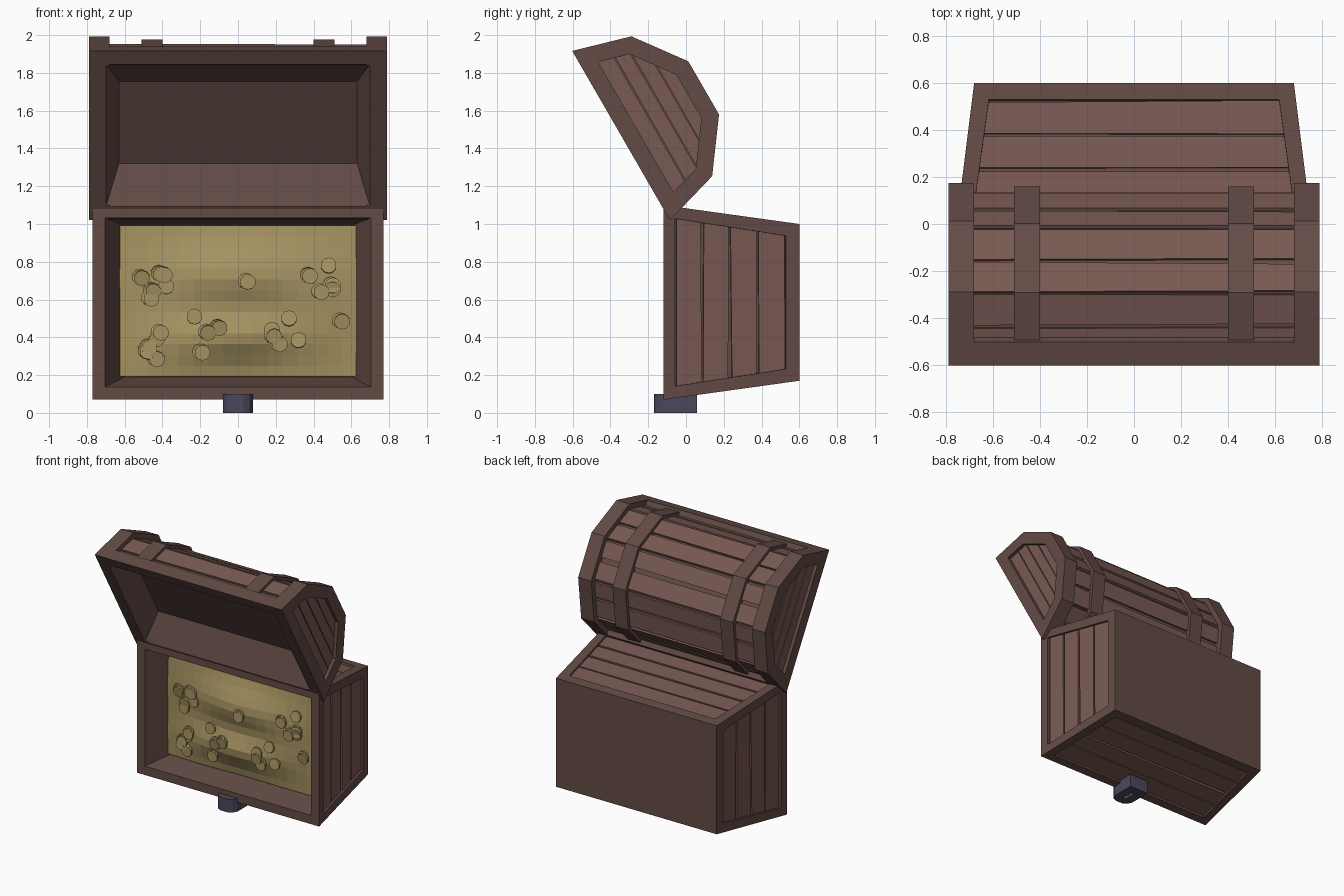
import bpy, bmesh, math, random
from mathutils import Vector as V, Matrix

if "Cube" in bpy.data.objects:
    bpy.data.objects.remove(bpy.data.objects["Cube"])

random.seed(4)


def mat(name, r, g, b):
    m = bpy.data.materials.new(name)
    m.diffuse_color = (r, g, b, 1)
    m.use_nodes = True
    m.node_tree.nodes["Principled BSDF"].inputs["Base Color"].default_value = m.diffuse_color
    return m


FRAME = mat("dark_wood", .125, .07, .06)
PLANK = mat("plank_wood", .19, .10, .085)
GOLD = mat("gold", .38, .29, .12)
IRON = mat("iron", .07, .065, .105)


def finish(bm, name, m):
    bmesh.ops.recalc_face_normals(bm, faces=bm.faces)
    me = bpy.data.meshes.new(name)
    bm.to_mesh(me)
    bm.free()
    me.materials.append(m)
    ob = bpy.data.objects.new(name, me)
    bpy.context.collection.objects.link(ob)
    return ob


def loft(bm, a, b):
    """Closed solid between two matching outlines."""
    va, vb = [bm.verts.new(p) for p in a], [bm.verts.new(p) for p in b]
    n = len(a)
    bm.faces.new(va)
    bm.faces.new(vb[::-1])
    for i in range(n):
        bm.faces.new((va[i], vb[i], vb[(i + 1) % n], va[(i + 1) % n]))


def planks(bm, a, b, c, d, n, out, gap=.008):
    """Fill quad with n boards parallel to edge ab, raised along out."""
    for k in range(n):
        g = [random.uniform(.1, 1) * gap for _ in range(4)]
        t0, t1 = k / n, (k + 1) / n
        q = [a.lerp(d, t0 + g[0]), b.lerp(c, t0 + g[1]),
             b.lerp(c, t1 - g[2]), a.lerp(d, t1 - g[3])]
        loft(bm, [p - out * .3 for p in q], [p + out for p in q])


# chest body: tapered box with recessed side panels and open front
bm = bmesh.new()
loft(bm, [V((x, -.12, z)) for x, z in ((-.77, .07), (.77, .07), (.77, 1.1), (-.77, 1.1))],
     [V((x, .6, z)) for x, z in ((-.68, .17), (.68, .17), (.68, 1.0), (-.68, 1.0))])
bmesh.ops.recalc_face_normals(bm, faces=bm.faces)
front = min(bm.faces, key=lambda f: f.calc_center_median().y)
sides = [f for f in bm.faces if abs(f.normal.y) < .9]
bmesh.ops.inset_individual(bm, faces=sides, thickness=.095)
panels = []
for f in sides:
    vs = sorted((v.co.copy() for v in f.verts), key=lambda p: p.y)
    a, b, c, d = vs
    if (a - d).length > (a - c).length:
        c, d = d, c
    panels.append((a, b, c, d, f.normal.copy()))
for f, p in zip(sides, panels):
    r = bmesh.ops.inset_individual(bm, faces=[f], thickness=.001)
    for v in f.verts:
        v.co -= p[4] * .035
bmesh.ops.inset_region(bm, faces=[front], thickness=.095)
bmesh.ops.inset_region(bm, faces=[front], thickness=.01)
for v in front.verts:
    v.co = V((math.copysign(.60, v.co.x), .10, .59 + math.copysign(.40, v.co.z - .59)))
finish(bm, "chest_body", FRAME)

bm = bmesh.new()
for a, b, c, d, n in panels:
    off = -n * .03
    planks(bm, a + off, b + off, c + off, d + off, 4, n * .015, .02)
finish(bm, "body_planks", PLANK)

# lid, in its own frame: u across the opening, v out of the opening
PROFILE = [(0, 0), (.09, .31), (.355, .505), (.68, .505), (.945, .31), (1.035, 0)]
MID = .5175


def L(x, u, v):
    return V((x, -.085 - .5 * u + .866 * v, 1.02 + .866 * u + .5 * v))


def prof(f):
    return [(MID + (u - MID) * f, v * f) for u, v in PROFILE]


def prism(bm, pts, x0, x1):
    loft(bm, [L(x0, *p) for p in pts], [L(x1, *p) for p in pts])


def band(f, inner):
    return prof(f) + prof(inner)[::-1]


# lid shell with tapered cavity
bm = bmesh.new()
prism(bm, prof(.89), -.75, .75)
bmesh.ops.recalc_face_normals(bm, faces=bm.faces)
mouth = min(bm.faces, key=lambda f: f.normal.dot(V((0, .866, .5))))
for x, u0, u1, v in ((.70, .08, .955, 0), (.63, .25, .75, .17)):
    bmesh.ops.inset_region(bm, faces=[mouth], thickness=.02)
    zc = mouth.calc_center_median().z
    for w in mouth.verts:
        w.co = L(math.copysign(x, w.co.x), u1 if w.co.z > zc else u0, v)
finish(bm, "lid_shell", FRAME)

# lid end arches, straps and rim bars
bm = bmesh.new()
for s in (-1, 1):
    prism(bm, band(1, .82), s * .68, s * .79)
    prism(bm, band(.97, .86), s * .40, s * .51)
    prism(bm, [(.03, 0), (1.005, 0), (.98, .09), (.055, .09)], s * .715, s * .79)
for s in (-1, 1):
    prism(bm, [(MID + s * u, v) for u, v in ((.5175, 0), (.488, .10), (.44, .10), (.435, 0))], -.78, .78)
finish(bm, "lid_frame", FRAME)

# lid boards on each facet and on both ends
bm = bmesh.new()
pts = prof(.90)
for (u0, v0), (u1, v1) in zip(pts, pts[1:]):
    out = (L(0, v0 - v1, u1 - u0) - L(0, 0, 0)).normalized() * .012
    planks(bm, L(-.69, u0, v0), L(.69, u0, v0), L(.69, u1, v1), L(-.69, u1, v1), 2, out, .06)
half = [(MID - u, v) for u, v in prof(.85)[:3]]


def half_width(v):
    for (w0, v0), (w1, v1) in zip(half, half[1:]):
        if v <= v1:
            return w0 + (w1 - w0) * (v - v0) / (v1 - v0)
    return half[-1][0]


levels = [.085, .175, .264, .345, .425]
for s in (-1, 1):
    for v0, v1 in zip(levels, levels[1:]):
        w0, w1 = half_width(v0), half_width(v1)
        planks(bm, L(s * .752, MID - w0, v0), L(s * .752, MID + w0, v0),
               L(s * .752, MID + w1, v1), L(s * .752, MID - w1, v1), 1, V((s * .014, 0, 0)), .07)
finish(bm, "lid_planks", PLANK)


# gold heap
def heap(x, z):
    g = lambda cx, cz, sx, sz: math.exp(-((x - cx) / sx) ** 2 - ((z - cz) / sz) ** 2)
    return .05 - .09 * g(0, .72, .38, .16) - .09 * g(0, .40, .30, .12) - .03 * g(-.35, .35, .2, .2) \
        - .03 * g(.4, .5, .2, .25)


bm = bmesh.new()
bmesh.ops.create_grid(bm, x_segments=16, y_segments=14, size=1)
for v in bm.verts:
    x, z = v.co.x * .63, .592 + v.co.y * .40
    v.co = V((x, heap(x, z), z))
finish(bm, "gold_heap", GOLD)

# loose coins
COINS = [(-.52, .72), (-.42, .74), (-.40, .735), (-.38, .67), (-.46, .65), (-.47, .61), (-.42, .43),
         (-.43, .39), (-.48, .35), (-.49, .33), (-.44, .29), (-.23, .51), (-.17, .43), (-.11, .455),
         (-.20, .325), (.04, .70), (.18, .44), (.27, .50), (.18, .41), (.21, .37), (.32, .385),
         (.54, .49), (.37, .73), (.48, .78), (.43, .645), (.49, .68), (.49, .66)]
bm = bmesh.new()
for x, z in COINS:
    for k in range(random.choice((1, 2, 2))):
        tilt = Matrix.Rotation(math.pi / 2 + random.uniform(-.2, .2), 4, 'X')
        pos = V((x + .012 * k, heap(x, z) - .012 - .018 * k, z - .006 * k))
        bmesh.ops.create_cone(bm, cap_ends=True, segments=10, radius1=.042, radius2=.042, depth=.016,
                              matrix=Matrix.Translation(pos) @ tilt)
finish(bm, "coins", GOLD)

# lock with keyhole on the lower side
right = [(.08, .057), (.08, -.12), (.06, -.155), (.03, -.17)]
outline = right + [(-x, y) for x, y in right[::-1]]
bm = bmesh.new()
loft(bm, [V((x, y, 0)) for x, y in outline], [V((x, y, .10)) for x, y in outline])
lock = finish(bm, "lock", IRON)
key = [(.02, -.09), (.012, -.06), (.012, -.01), (-.012, -.01), (-.012, -.06), (-.02, -.09), (0, -.11)]
bm = bmesh.new()
loft(bm, [V((x, y, -.02)) for x, y in key], [V((x, y, .03)) for x, y in key])
cutter = finish(bm, "keyhole_cutter", IRON)
cutter.hide_render = True
cutter.hide_viewport = True
mod = lock.modifiers.new("keyhole", 'BOOLEAN')
mod.operation = 'DIFFERENCE'
mod.object = cutter
